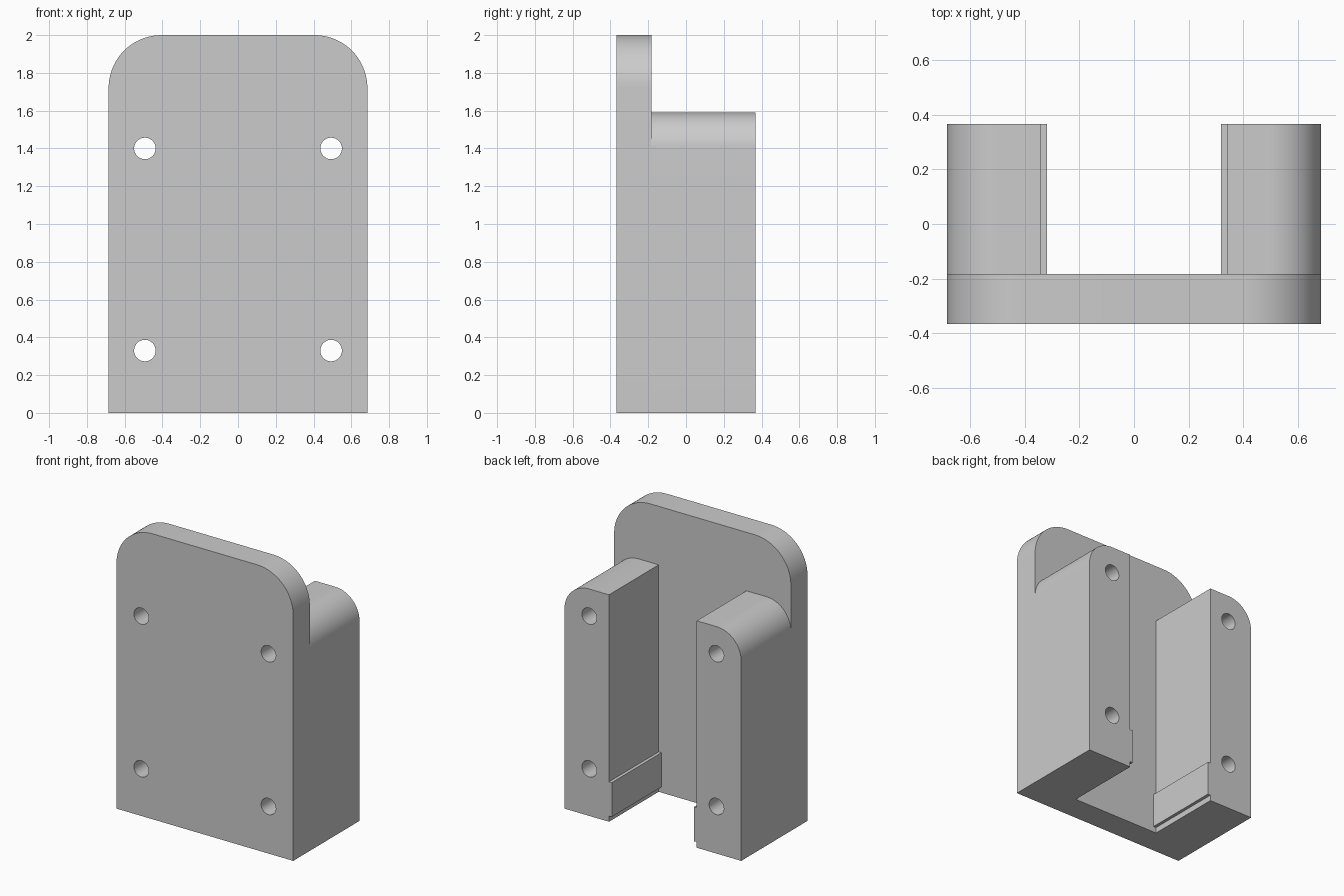
import bpy, bmesh, math
from mathutils import Matrix, Vector

if "Cube" in bpy.data.objects:
    bpy.data.objects.remove(bpy.data.objects["Cube"], do_unlink=True)

HALF_W, HEIGHT = 0.685, 2.0
FRONT, STEP, BACK = -0.367, -0.183, 0.367

grey = bpy.data.materials.new("plain grey")
grey.use_nodes = True
grey.diffuse_color = (0.6, 0.6, 0.6, 1)
grey.node_tree.nodes["Principled BSDF"].inputs["Base Color"].default_value = (0.6, 0.6, 0.6, 1)


def finish(name, bm):
    bmesh.ops.recalc_face_normals(bm, faces=bm.faces)
    mesh = bpy.data.meshes.new(name)
    bm.to_mesh(mesh)
    bm.free()
    mesh.materials.append(grey)
    obj = bpy.data.objects.new(name, mesh)
    bpy.context.collection.objects.link(obj)
    return obj


def prism(name, outline, y0, y1):
    """Extrude an x-z outline along y."""
    bm = bmesh.new()
    face = bm.faces.new([bm.verts.new((x, y0, z)) for x, z in outline])
    new = bmesh.ops.extrude_face_region(bm, geom=[face])["geom"]
    bmesh.ops.translate(bm, vec=(0, y1 - y0, 0),
                        verts=[v for v in new if isinstance(v, bmesh.types.BMVert)])
    return finish(name, bm)


def corner(cx, cz, r, steps=20):
    """Quarter arc from the +x direction up to +z."""
    angles = [math.pi / 2 * i / steps for i in range(steps + 1)]
    return [(cx + r * math.cos(a), cz + r * math.sin(a)) for a in angles]


# Mounting plate with two rounded top corners
R = 0.28
arc = corner(HALF_W - R, HEIGHT - R, R)
plate = prism("mounting_plate",
              [(-HALF_W, 0), (HALF_W, 0)] + arc + [(-x, z) for x, z in reversed(arc)],
              FRONT, STEP)

# Side arms, each with a rounded outer corner and a low inner retaining lip
INNER, LIP, ARM_TOP, r = 0.34, 0.318, 1.59, 0.19
outline = ([(INNER, 0), (HALF_W, 0)] + corner(HALF_W - r, ARM_TOP - r, r)
           + [(INNER, ARM_TOP), (INNER, 0.28), (LIP, 0.28), (LIP, 0.04), (INNER, 0.04)])
parts = [plate]
for side, s in (("left", 1), ("right", -1)):
    parts.append(prism(side + "_arm", [(s * x, z) for x, z in outline], STEP, BACK))

# Four screw holes running from front to back
bm = bmesh.new()
for x in (-0.493, 0.493):
    for z in (0.33, 1.4):
        bmesh.ops.create_cone(bm, cap_ends=True, segments=40, radius1=0.057, radius2=0.057,
                              depth=1, matrix=Matrix.Translation(Vector((x, 0, z)))
                              @ Matrix.Rotation(math.pi / 2, 4, "X"))
cutter = finish("hole_cutter", bm)
cutter.hide_render = True

for part in parts:
    mod = part.modifiers.new("screw holes", "BOOLEAN")
    mod.operation, mod.solver, mod.object = "DIFFERENCE", "EXACT", cutter
    bpy.ops.object.select_all(action="DESELECT")
    part.select_set(True)
    bpy.context.view_layer.objects.active = part
    bpy.ops.object.modifier_apply(modifier=mod.name)
    bpy.ops.object.shade_smooth_by_angle(angle=math.radians(30))
bpy.data.objects.remove(cutter, do_unlink=True)
